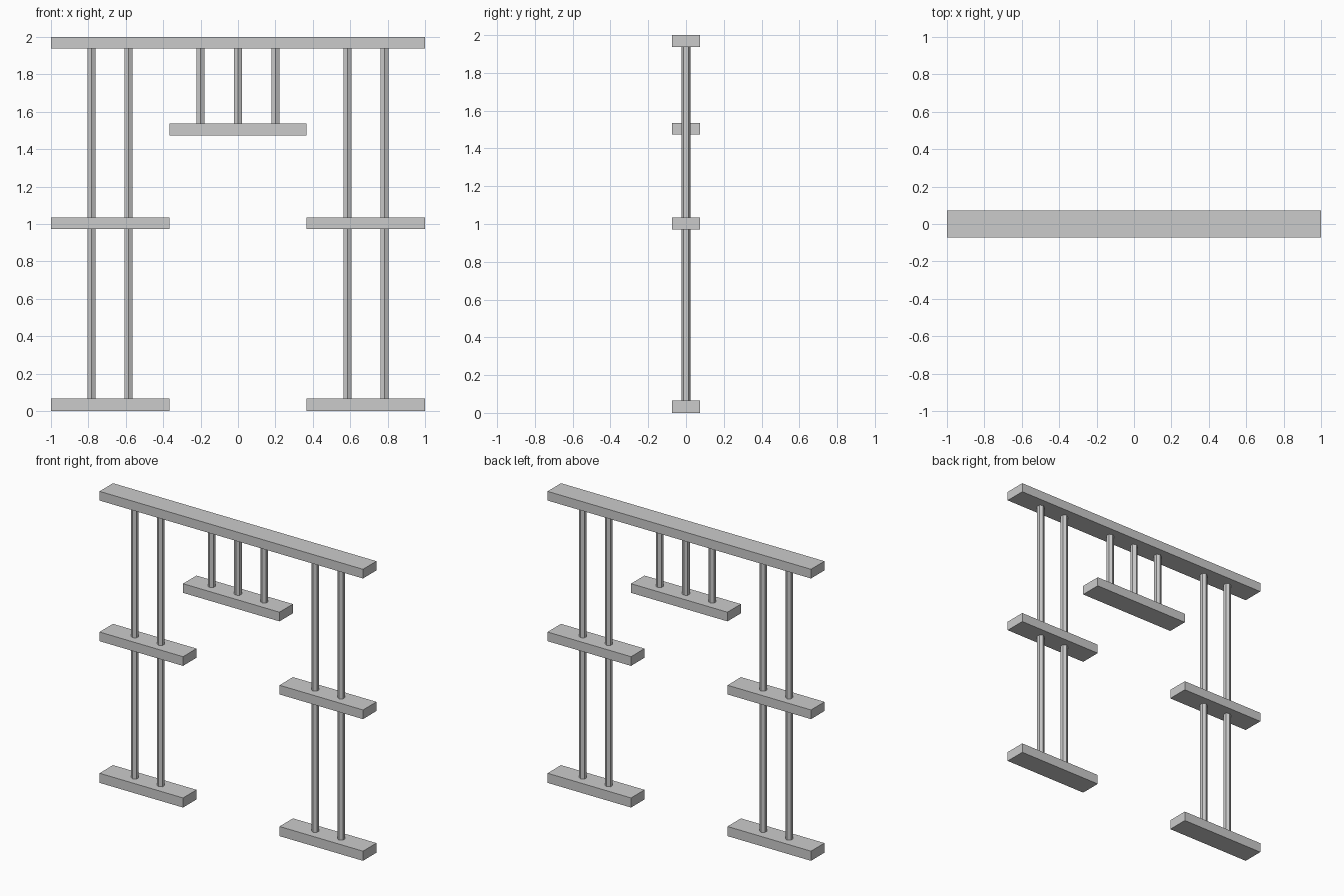
import bpy

if "Cube" in bpy.data.objects:
    bpy.data.objects.remove(bpy.data.objects["Cube"])

DEPTH = 0.146      # bar depth along y
POST_R = 0.024     # hexagonal post radius


def bar(name, x0, x1, z0, z1):
    bpy.ops.mesh.primitive_cube_add(size=1, location=((x0 + x1) / 2, 0, (z0 + z1) / 2))
    ob = bpy.context.object
    ob.name = name
    ob.scale = (x1 - x0, DEPTH, z1 - z0)
    bpy.ops.object.transform_apply(location=False, rotation=False, scale=True)


def post(name, x, z0, z1):
    # six-sided post with corners facing front and back
    bpy.ops.mesh.primitive_cylinder_add(vertices=6, radius=POST_R, depth=z1 - z0,
                                        location=(x, 0, (z0 + z1) / 2))
    bpy.context.object.name = name


# top beam and hanging centre bar
bar("top_beam", -1, 1, 1.937, 2.0)
bar("hanging_bar", -0.366, 0.366, 1.473, 1.536)
for i, x in enumerate((-0.2, 0, 0.2)):
    post(f"hanging_post_{i + 1}", x, 1.536, 1.937)

# mirrored side towers: base, shelf and two posts running through
for side, s in (("left", -1), ("right", 1)):
    x0, x1 = sorted((s * 0.366, s * 1.0))
    bar(f"{side}_base", x0, x1, 0, 0.066)
    bar(f"{side}_shelf", x0, x1, 0.972, 1.035)
    post(f"{side}_inner_post", s * 0.586, 0.066, 1.937)
    post(f"{side}_outer_post", s * 0.783, 0.066, 1.937)
